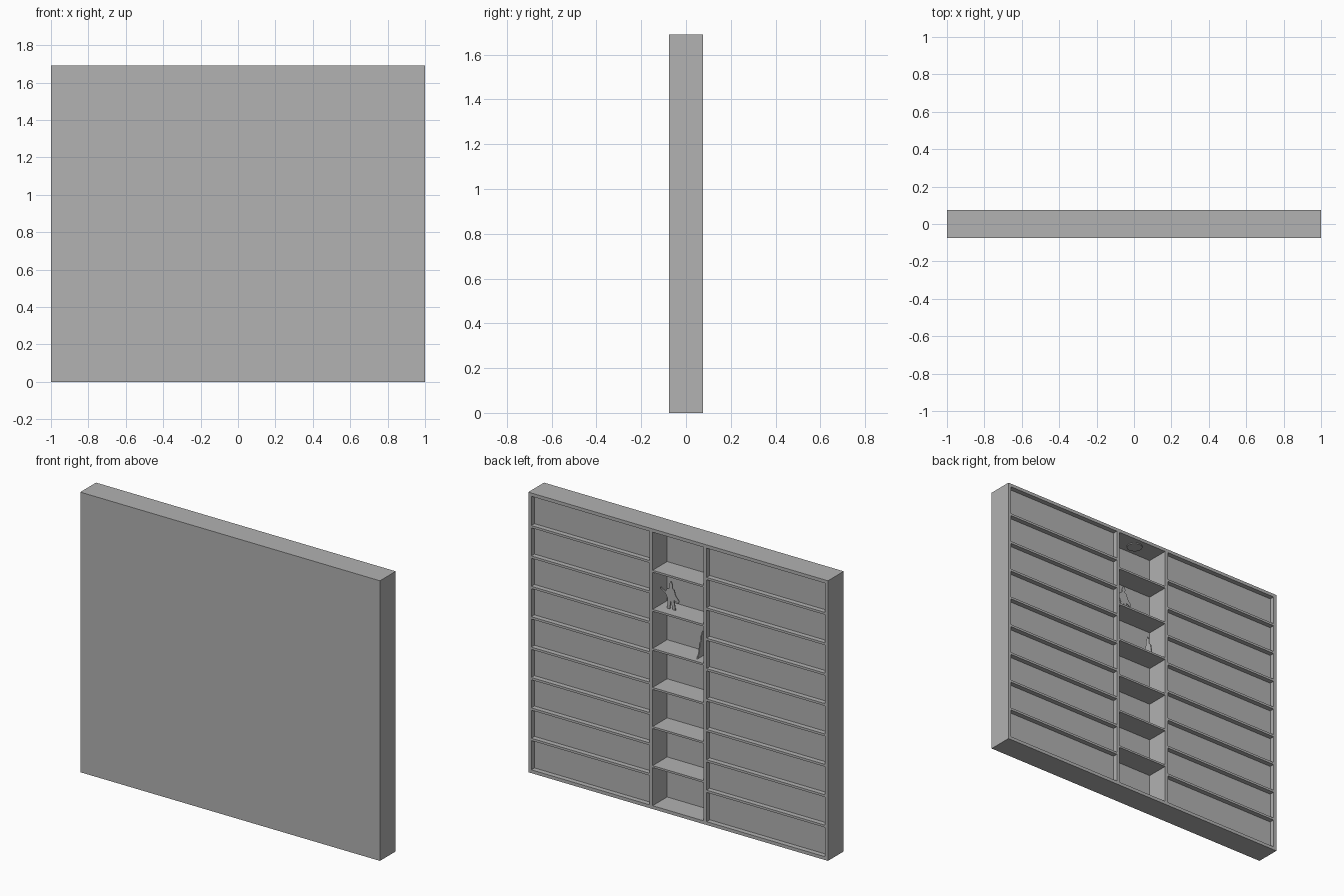
import bpy
import bmesh
from mathutils import Vector

cube = bpy.data.objects.get("Cube")
if cube:
    bpy.data.objects.remove(cube, do_unlink=True)

GREY = (0.445, 0.445, 0.445, 1)
mat = bpy.data.materials.new("plain grey")
mat.use_nodes = True
mat.diffuse_color = GREY
mat.node_tree.nodes["Principled BSDF"].inputs["Base Color"].default_value = GREY

W, H, D = 1.0, 1.69, 0.075      # half width, height, half depth
WALL = 0.02                     # frame and upright thickness
BAY = 0.17                      # half width of the middle bay
PANEL = -D + 0.012              # inner side of the front panel
TRAY = D - 0.03                 # floor of the shallow trays


def finish(bm, name):
    bmesh.ops.recalc_face_normals(bm, faces=bm.faces)
    mesh = bpy.data.meshes.new(name)
    bm.to_mesh(mesh)
    bm.free()
    mesh.materials.append(mat)
    obj = bpy.data.objects.new(name, mesh)
    bpy.context.collection.objects.link(obj)
    return obj


def box(name, x, y, z):
    """Box spanning the given (low, high) range on each axis."""
    bm = bmesh.new()
    bmesh.ops.create_cube(bm, size=1)
    for v in bm.verts:
        v.co = [lo + (c + 0.5) * (hi - lo) for c, (lo, hi) in zip(v.co, (x, y, z))]
    return finish(bm, name)


def plate(name, outline, origin, across, up, thick):
    """Flat cut-out drawn in the plane of two directions, then thickened."""
    across, up = Vector(across), Vector(up)
    bm = bmesh.new()
    face = bm.faces.new([bm.verts.new(Vector(origin) + across * a + up * b)
                         for a, b in outline])
    out = bmesh.ops.extrude_face_region(bm, geom=[face])["geom"]
    verts = [g for g in out if isinstance(g, bmesh.types.BMVert)]
    bmesh.ops.translate(bm, verts=verts, vec=across.cross(up) * thick)
    return finish(bm, name)


# Case: front panel, top, bottom, sides and uprights
box("front_panel", (-W, W), (-D, PANEL), (0, H))
box("case_bottom", (-W, W), (PANEL, D), (0, WALL))
box("case_top", (-W, W), (PANEL, D), (H - WALL, H))
inner = (WALL, H - WALL)
span = inner[1] - inner[0]

for side, s in (("left", 1), ("right", -1)):
    def mirrored(a, b):
        return tuple(sorted((s * a, s * b)))
    box(side + "_side", mirrored(W - WALL, W), (PANEL, D), inner)
    box(side + "_upright", mirrored(BAY, BAY + WALL), (PANEL, D), inner)
    bay = mirrored(BAY + WALL, W - WALL)
    box(side + "_tray_floor", bay, (PANEL, TRAY), inner)
    # Ledges split each side into nine rows
    for i in range(1, 9):
        z = WALL + span * i / 9
        box(f"{side}_ledge_{i}", bay, (TRAY, D), (z - 0.007, z + 0.007))

# Shelves split the middle bay into seven cells
shelf_tops = []
for i in range(1, 7):
    z = H - WALL - span * i / 7
    box(f"middle_shelf_{i}", (-BAY, BAY), (PANEL, D), (z - 0.006, z + 0.006))
    shelf_tops.append(z + 0.006)

# Cut-out of a standing figure holding a staff
figure = [(-.025, 0), (-.008, 0), (0, .05), (.012, 0), (.03, 0), (.02, .06),
          (.05, .045), (.055, .06), (.03, .09), (.022, .12), (.01, .125),
          (.012, .145), (0, .17), (-.012, .145), (-.01, .125), (-.025, .118),
          (-.035, .1), (-.07, .115), (-.07, .108), (-.035, .085), (-.022, .06)]
plate("standing_figure", figure, (0.09, 0.01, shelf_tops[1]),
      (-1, 0, 0), (0, 0, 1), 0.006)

# Cut-out of a cloaked figure, seen from the side
cloak = [(-.05, 0), (.05, 0), (.035, .03), (.025, .085), (.012, .1),
         (.012, .125), (-.002, .15), (-.012, .125), (-.014, .1), (-.03, .06)]
plate("cloaked_figure", cloak, (-0.11, -0.003, shelf_tops[2]),
      (0, 1, 0), (0, 0, 1), 0.006)

# Thin round boss under the top
bm = bmesh.new()
bmesh.ops.create_cone(bm, cap_ends=True, segments=20, radius1=0.045,
                      radius2=0.045, depth=0.006)
bmesh.ops.translate(bm, verts=bm.verts, vec=(0, 0.005, H - WALL - 0.003))
finish(bm, "ceiling_boss")
